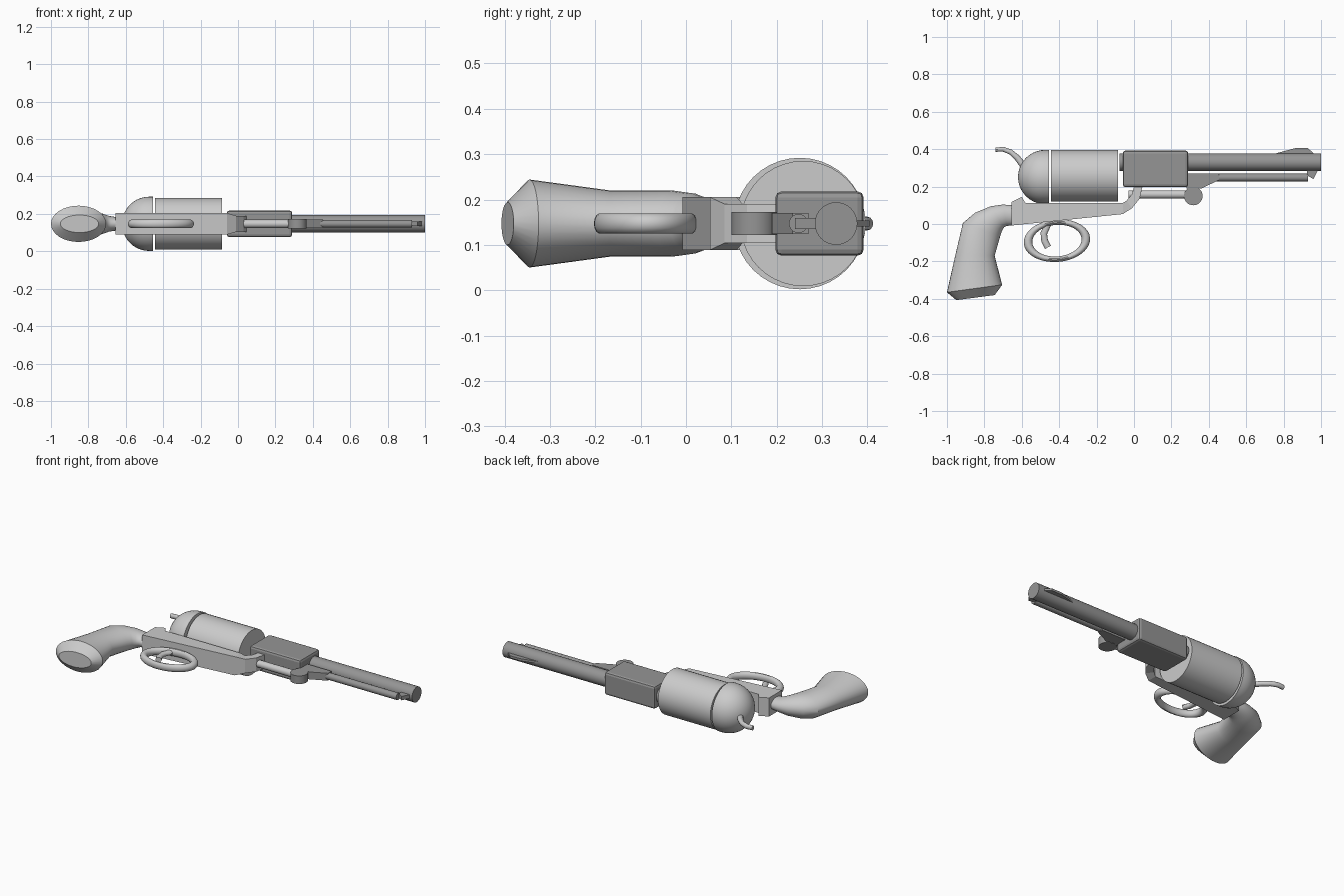
import bpy, bmesh, math
from mathutils import Vector

cube = bpy.data.objects.get("Cube")
if cube:
    bpy.data.objects.remove(cube)

MID = 0.147  # height of the plane the model is symmetric about


def material(name, value):
    m = bpy.data.materials.new(name)
    m.use_nodes = True
    colour = (value, value, value, 1)
    m.diffuse_color = colour
    m.node_tree.nodes["Principled BSDF"].inputs["Base Color"].default_value = colour
    return m


light = material("light grey", 0.6)
dark = material("dark grey", 0.3)


def finish(name, bm, mat, smooth=True, bevel=0):
    bmesh.ops.recalc_face_normals(bm, faces=bm.faces[:])
    mesh = bpy.data.meshes.new(name)
    bm.to_mesh(mesh)
    bm.free()
    mesh.materials.append(mat)
    ob = bpy.data.objects.new(name, mesh)
    bpy.context.collection.objects.link(ob)
    if bevel:
        mod = ob.modifiers.new("bevel", "BEVEL")
        mod.width = bevel
        mod.segments = 2
    if smooth:
        bpy.ops.object.select_all(action="DESELECT")
        ob.select_set(True)
        bpy.context.view_layer.objects.active = ob
        bpy.ops.object.shade_smooth_by_angle(angle=math.radians(35))
    return ob


def skin(bm, rings, closed=False):
    """Join rings of points with quads, capping open ends."""
    rows = [[bm.verts.new(p) for p in ring] for ring in rings]
    pairs = list(zip(rows, rows[1:]))
    if closed:
        pairs.append((rows[-1], rows[0]))
    else:
        bm.faces.new(rows[0])
        bm.faces.new(rows[-1])
    for a, b in pairs:
        for i in range(len(a)):
            j = (i + 1) % len(a)
            bm.faces.new((a[i], a[j], b[j], b[i]))


def angles(n):
    return [2 * math.pi * i / n for i in range(n)]


def lathe_x(name, profile, y, mat, sides=32):
    """Turn (x, radius) pairs about an axis along x."""
    bm = bmesh.new()
    skin(bm, [[(x, y + r * math.cos(a), MID + r * math.sin(a)) for a in angles(sides)]
              for x, r in profile])
    return finish(name, bm, mat)


def plate(name, outline, half, mat, bevel=0, smooth=False):
    """Extrude an xy outline evenly about the middle plane."""
    bm = bmesh.new()
    skin(bm, [[(x, y, MID + s * half) for x, y in outline] for s in (-1, 1)])
    return finish(name, bm, mat, smooth, bevel)


def sweep(name, path, width, depth, mat, sides=12):
    """Sweep an elliptical section along xy points, with a taper list for width."""
    bm = bmesh.new()
    pts = [Vector((x, y, MID)) for x, y in path]
    rings = []
    for i, p in enumerate(pts):
        t = (pts[min(i + 1, len(pts) - 1)] - pts[max(i - 1, 0)]).normalized()
        n = Vector((-t.y, t.x, 0))
        rings.append([p + n * width[i] * math.cos(a) + Vector((0, 0, depth * math.sin(a)))
                      for a in angles(sides)])
    skin(bm, rings)
    return finish(name, bm, mat)


# Chamber drum and its domed rear shield
lathe_x("drum", [(-0.445, 0.138), (-0.085, 0.138)], 0.258, light, 40)
dome = [(-0.475 - 0.145 * math.cos(t), 0.145 * math.sin(t))
        for t in [math.pi / 2 * i / 10 for i in range(11)]]
dome[0] = (-0.62, 0.004)
lathe_x("rear_dome", dome + [(-0.455, 0.145)], 0.251, light, 40)

# Barrel, its block and the parts slung beneath
lathe_x("barrel", [(-0.078, 0.047), (1.0, 0.047)], 0.331, dark)
plate("barrel_block", [(-0.06, 0.197), (0.29, 0.197), (0.29, 0.392), (-0.06, 0.392)],
      0.071, dark, 0.014)
plate("front_sight", [(0.73, 0.37), (0.86, 0.405), (0.93, 0.405), (0.97, 0.37)], 0.007, dark)
plate("rod_catch", [(0.925, 0.29), (0.985, 0.29), (0.96, 0.24), (0.925, 0.26)], 0.012, dark)
lathe_x("lever_rod", [(0.4, 0.021), (0.93, 0.021)], 0.248, dark, 20)
plate("lever", [(0.28, 0.27), (0.455, 0.27), (0.455, 0.235), (0.36, 0.19), (0.28, 0.19)],
      0.023, dark)
plate("lever_pivot", [(0.317 + 0.05 * math.cos(a), 0.15 + 0.05 * math.sin(a))
                      for a in angles(28)], 0.025, dark, smooth=True)
lathe_x("plunger", [(-0.03, 0.022), (0.29, 0.022)], 0.158, light, 20)

# Frame under the drum, with its narrower arm rising to the block
plate("frame", [(-0.655, -0.008), (-0.06, 0.053), (-0.06, 0.112), (-0.58, 0.112),
                (-0.6, 0.145), (-0.655, 0.118)], 0.058, light)
arm = [((-0.06, 0.112), (-0.06, 0.053), 0.058), ((-0.04, 0.125), (-0.01, 0.085), 0.043),
       ((-0.01, 0.16), (0.03, 0.135), 0.043), ((0.0, 0.2), (0.045, 0.2), 0.043)]
bm = bmesh.new()
skin(bm, [[(*a, MID - h), (*b, MID - h), (*b, MID + h), (*a, MID + h)] for a, b, h in arm])
finish("frame_arm", bm, light, False)

# Grip lofted through ellipses: back point, front point, half thickness
sections = [((-0.65, 0.1), (-0.65, -0.008), 0.036), ((-0.7, 0.104), (-0.68, -0.01), 0.042),
            ((-0.765, 0.095), (-0.695, -0.018), 0.055), ((-0.85, 0.06), (-0.705, -0.035), 0.067),
            ((-0.915, 0.005), (-0.715, -0.065), 0.073), ((-0.955, -0.165), (-0.745, -0.17), 0.073),
            ((-1.0, -0.365), (-0.705, -0.325), 0.097), ((-0.95, -0.407), (-0.745, -0.38), 0.047)]
bm = bmesh.new()
rings = []
for back, front, half in sections:
    b, f = Vector((*back, MID)), Vector((*front, MID))
    rings.append([(b + f) / 2 + (f - b) / 2 * math.cos(a) + Vector((0, 0, half * math.sin(a)))
                  for a in angles(32)])
skin(bm, rings)
finish("grip", bm, light)

# Trigger guard: an oval ring
bm = bmesh.new()
tilt = math.radians(5)
rings = []
for a in angles(40):
    ring = []
    for b in angles(14):
        r = 1 + 0.147 * math.cos(b)
        u, v = 0.155 * r * math.cos(a), 0.099 * r * math.sin(a)
        ring.append((-0.412 + u * math.cos(tilt) - v * math.sin(tilt),
                     -0.089 + u * math.sin(tilt) + v * math.cos(tilt),
                     MID + 0.023 * math.sin(b)))
    rings.append(ring)
skin(bm, rings, closed=True)
finish("trigger_guard", bm, light)

# Trigger and hammer spur
sweep("trigger", [(-0.43, 0.06), (-0.46, 0.0), (-0.482, -0.05), (-0.478, -0.09), (-0.46, -0.125)],
      [0.018] * 5, 0.015, light)
sweep("hammer", [(-0.74, 0.397), (-0.7, 0.4), (-0.66, 0.385), (-0.625, 0.355), (-0.59, 0.31),
                 (-0.57, 0.27)], [0.011, 0.013, 0.014, 0.016, 0.018, 0.02], 0.015, light)
